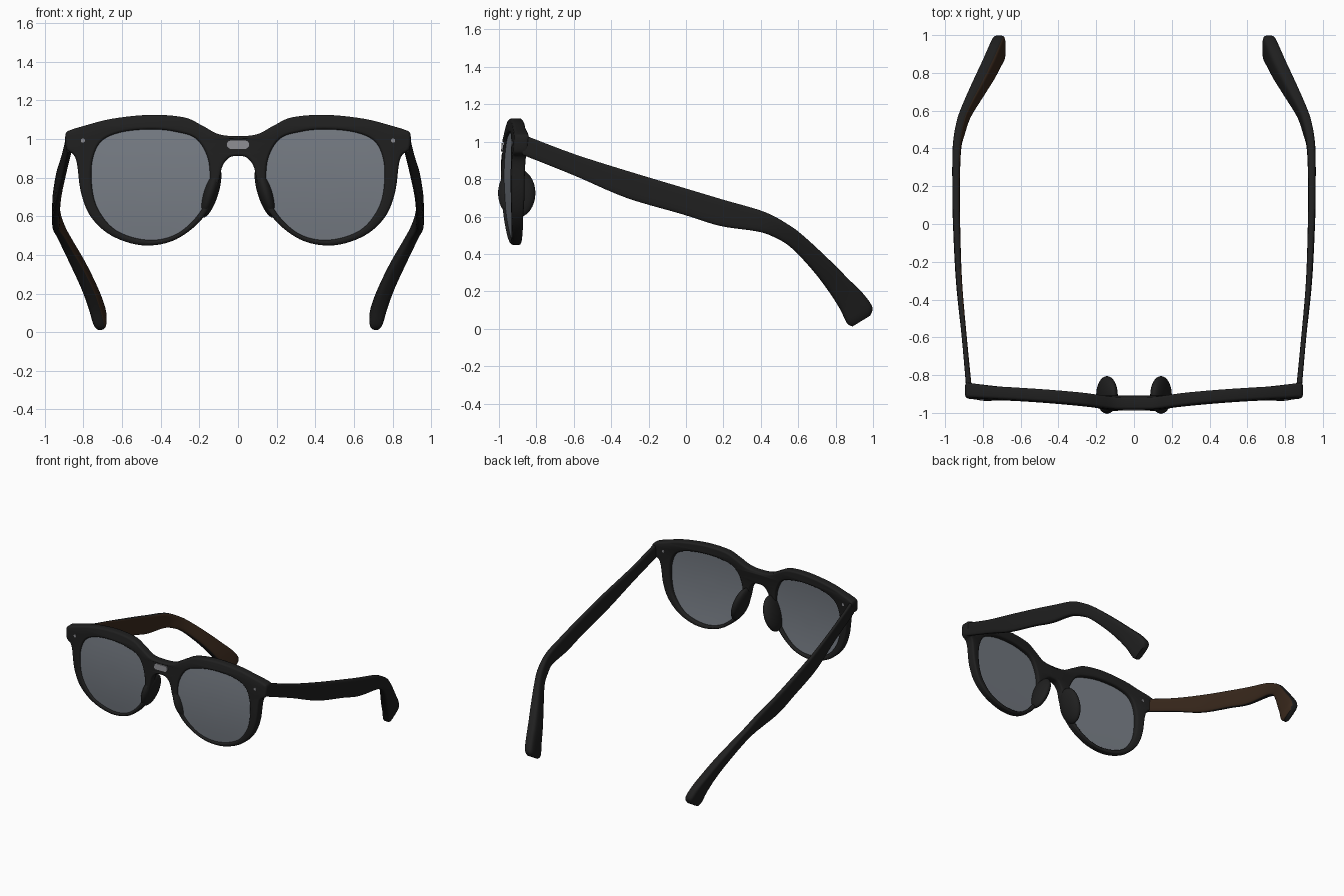
import bpy, bmesh, math
from mathutils import Vector, Matrix

if "Cube" in bpy.data.objects:
    bpy.data.objects.remove(bpy.data.objects["Cube"])


def material(name, rgb):
    m = bpy.data.materials.new(name)
    m.diffuse_color = (*rgb, 1)
    m.use_nodes = True
    m.node_tree.nodes["Principled BSDF"].inputs["Base Color"].default_value = m.diffuse_color
    return m


BLACK = material("black_acetate", (0.014, 0.014, 0.014))
BROWN = material("dark_brown", (0.042, 0.022, 0.012))
GLASS = material("grey_glass", (0.185, 0.205, 0.235))
SILVER = material("silver", (0.26, 0.26, 0.28))


def smooth_path(pts, n=6, closed=True):
    """Catmull-Rom through points of any dimension."""
    pts = [Vector(p) for p in pts]
    k, out = len(pts), []
    at = (lambda i: pts[i % k]) if closed else (lambda i: pts[min(max(i, 0), k - 1)])
    for i in range(k if closed else k - 1):
        a, b, c, d = at(i - 1), at(i), at(i + 1), at(i + 2)
        for j in range(n):
            t = j / n
            out.append(0.5 * (2 * b + (c - a) * t + (2 * a - 5 * b + 4 * c - d) * t * t
                              + (3 * b - a - 3 * c + d) * t ** 3))
    if not closed:
        out.append(pts[-1])
    return out


def front_y(x, z):
    """Wrapped front surface of the spectacles."""
    return -0.99 + 0.078 * max(0, abs(x) - 0.1) + 0.2 * (z - 0.8) ** 2


def finish(name, bm, mats, angle=40):
    me = bpy.data.meshes.new(name)
    bmesh.ops.recalc_face_normals(bm, faces=bm.faces)
    bm.to_mesh(me)
    bm.free()
    for m in mats:
        me.materials.append(m)
    ob = bpy.data.objects.new(name, me)
    bpy.context.collection.objects.link(ob)
    bpy.ops.object.select_all(action='DESELECT')
    ob.select_set(True)
    bpy.context.view_layer.objects.active = ob
    bpy.ops.object.shade_smooth_by_angle(angle=math.radians(angle))
    return ob


# Outlines of the right half, as (x, z)
HALF = [(0, 1.015), (0.1, 1.025), (0.19, 1.072), (0.28, 1.112), (0.45, 1.125), (0.65, 1.105),
        (0.8, 1.067), (0.87, 1.045), (0.891, 1.03), (0.894, 0.99), (0.888, 0.95), (0.873, 0.933),
        (0.85, 0.917), (0.833, 0.87), (0.812, 0.72), (0.76, 0.595), (0.655, 0.5), (0.5, 0.45),
        (0.345, 0.47), (0.215, 0.555), (0.137, 0.663), (0.1, 0.777), (0.08, 0.86), (0.044, 0.904),
        (0, 0.912)]
HOLE = [(0.147, 0.767), (0.155, 0.896), (0.215, 1.0), (0.32, 1.037), (0.447, 1.05), (0.6, 1.036),
        (0.705, 0.99), (0.752, 0.896), (0.757, 0.767), (0.73, 0.648), (0.654, 0.544),
        (0.55, 0.492), (0.43, 0.477), (0.318, 0.508), (0.225, 0.585), (0.168, 0.674)]
outer = smooth_path(HALF + [(-x, z) for x, z in HALF[-2:0:-1]])
hole = smooth_path(HOLE)

# Frame front: filled outline with holes, bevelled, then wrapped
T, B = 0.035, 0.014
cu = bpy.data.curves.new("frame_outline", 'CURVE')
cu.dimensions, cu.fill_mode = '2D', 'BOTH'
cu.extrude, cu.bevel_depth, cu.bevel_resolution, cu.offset = T - B, B, 2, -B
for loop in (outer, hole, [Vector((-p.x, p.y)) for p in hole]):
    s = cu.splines.new('POLY')
    s.points.add(len(loop) - 1)
    for sp, p in zip(s.points, loop):
        sp.co = (p.x, p.y, 0, 1)
    s.use_cyclic_u = True
tmp = bpy.data.objects.new("frame_outline", cu)
bpy.context.collection.objects.link(tmp)
me = bpy.data.meshes.new_from_object(tmp.evaluated_get(bpy.context.evaluated_depsgraph_get()))
bm = bmesh.new()
bm.from_mesh(me)
bpy.data.objects.remove(tmp)
bmesh.ops.remove_doubles(bm, verts=bm.verts, dist=0.0003)
for v in bm.verts:
    x, z, d = v.co
    thick = 0.066 + 0.014 * max(0, (abs(x) - 0.75) / 0.14) - 0.012 * max(0, (0.7 - z) / 0.25)
    v.co = (x, front_y(x, z) + (T - d) / (2 * T) * thick, z)
for f in bm.faces:
    f.material_index = 0
finish("frame_front", bm, [BLACK])


# Temples: lofted rounded bars; top (y, z), bottom (y, z), outer x, inner x
STATIONS = [(-0.875, 1.04, -0.875, 0.93, 0.888, 0.858), (-0.6, 0.935, -0.6, 0.82, 0.912, 0.885),
            (-0.3, 0.84, -0.32, 0.7, 0.942, 0.91), (0, 0.75, -0.02, 0.612, 0.958, 0.92),
            (0.2, 0.69, 0.18, 0.55, 0.962, 0.922), (0.42, 0.625, 0.38, 0.52, 0.96, 0.915),
            (0.55, 0.555, 0.47, 0.49, 0.942, 0.892), (0.63, 0.495, 0.56, 0.435, 0.915, 0.86),
            (0.76, 0.375, 0.67, 0.32, 0.86, 0.79), (0.87, 0.265, 0.755, 0.21, 0.81, 0.735),
            (0.95, 0.185, 0.82, 0.11, 0.775, 0.7), (0.997, 0.115, 0.86, 0.03, 0.752, 0.68),
            (0.985, 0.07, 0.89, 0.012, 0.735, 0.692)]


def temple(name, side):
    bm, rings, n = bmesh.new(), [], 20
    for ty, tz, by, bz, xo, xi in smooth_path(STATIONS, 5, False):
        ring = []
        for i in range(n):
            a = 2 * math.pi * (i + 0.5) / n
            c, s = (math.copysign(abs(f) ** 0.5, f) for f in (math.cos(a), math.sin(a)))
            ring.append(bm.verts.new((side * ((xo + xi) / 2 + c * (xo - xi) / 2),
                                      (ty + by) / 2 + s * (ty - by) / 2,
                                      (tz + bz) / 2 + s * (tz - bz) / 2)))
        rings.append(ring)
    for r, q in zip(rings, rings[1:]):
        for i in range(n):
            bm.faces.new((r[i], r[(i + 1) % n], q[(i + 1) % n], q[i]))
    bm.faces.new(rings[0])
    bm.faces.new(rings[-1])
    bmesh.ops.recalc_face_normals(bm, faces=bm.faces)
    for f in bm.faces:  # only the left temple has a brown inner face
        f.material_index = int(side < 0 and f.normal.x > 0.6)
    finish(name, bm, [BLACK, BROWN], 50)


def lens(name, side):
    bm, rings = bmesh.new(), []
    cx, cz = 0.45, 0.77
    pos = lambda x, z: (side * x, front_y(x, z) + 0.014, z)
    for k in (0.2, 0.4, 0.6, 0.8, 1.015):
        rings.append([bm.verts.new(pos(cx + k * (p.x - cx), cz + k * (p.y - cz))) for p in hole])
    n = len(hole)
    bm.faces.new(rings[0])
    for r, q in zip(rings, rings[1:]):
        for i in range(n):
            bm.faces.new((r[i], r[(i + 1) % n], q[(i + 1) % n], q[i]))
    bmesh.ops.recalc_face_normals(bm, faces=bm.faces)
    if sum(f.normal.y for f in bm.faces) > 0:
        bmesh.ops.reverse_faces(bm, faces=bm.faces)
    bmesh.ops.solidify(bm, geom=bm.faces[:], thickness=0.02)
    finish(name, bm, [GLASS])


def nose_pad(name, side):
    bm = bmesh.new()
    bmesh.ops.create_uvsphere(bm, u_segments=24, v_segments=16, radius=1)
    m = (Matrix.Translation((side * 0.143, -0.905, 0.725))
         @ Matrix.Rotation(-side * 0.3, 4, 'Y') @ Matrix.Diagonal((0.042, 0.1, 0.138, 1)))
    bmesh.ops.transform(bm, matrix=m, verts=bm.verts)
    finish(name, bm, [BLACK])


def rivet(name, side):
    bm = bmesh.new()
    x, z = side * 0.803, 0.992
    bmesh.ops.create_cone(bm, cap_ends=True, segments=16, radius1=0.011, radius2=0.011, depth=0.078,
                          matrix=Matrix.Translation((x, front_y(x, z) + 0.035, z))
                          @ Matrix.Rotation(math.pi / 2, 4, 'X'))
    finish(name, bm, [SILVER])


for label, side in (("right", 1), ("left", -1)):
    temple(label + "_temple", side)
    lens(label + "_lens", side)
    nose_pad(label + "_nose_pad", side)
    rivet(label + "_rivet", side)

# Bridge plate: thin rounded slot shape
bm = bmesh.new()
ring = []
for i in range(24):
    a = 2 * math.pi * (i + 0.5) / 24
    x = math.copysign(0.037, math.cos(a)) + 0.023 * math.cos(a)
    z = 0.971 + 0.023 * math.sin(a)
    ring.append(bm.verts.new((x, front_y(x, z) - 0.003, z)))
face = bm.faces.new(ring)
ext = bmesh.ops.extrude_face_region(bm, geom=[face])
for v in ext["geom"]:
    if isinstance(v, bmesh.types.BMVert):
        v.co.y += 0.008
finish("bridge_plate", bm, [SILVER])
